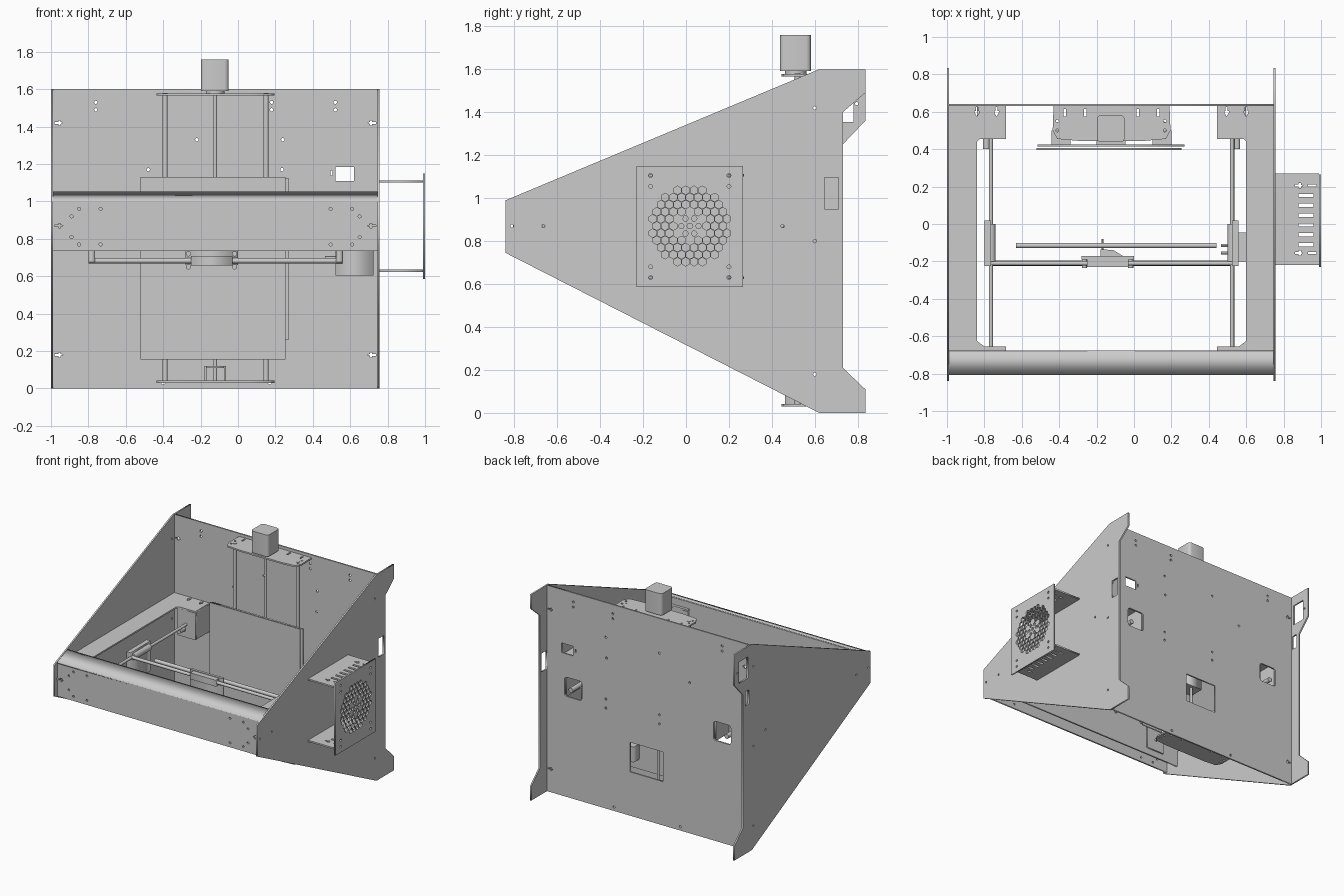
import bpy, math
from mathutils import Matrix, Vector

if "Cube" in bpy.data.objects:
    bpy.data.objects.remove(bpy.data.objects["Cube"])

MID = -0.12   # mirror plane of the cabinet
T = 0.012     # sheet thickness
AXES = {'x': ((0, 1, 0), (0, 0, 1), (1, 0, 0)),
        'y': ((1, 0, 0), (0, 0, 1), (0, -1, 0)),
        'z': ((1, 0, 0), (0, 1, 0), (0, 0, 1))}


def mx(x):
    return 2 * MID - x


def rect(u0, u1, v0, v1):
    return [(u0, v0), (u1, v0), (u1, v1), (u0, v1)]


def ngon(u, v, r, n=12, a0=0.0):
    return [(u + r * math.cos(a0 + 2 * math.pi * i / n),
             v + r * math.sin(a0 + 2 * math.pi * i / n)) for i in range(n)]


def rounded(u0, u1, v0, v1, r):
    pts = []
    for cu, cv, a in ((u1 - r, v1 - r, 0), (u0 + r, v1 - r, 90), (u0 + r, v0 + r, 180), (u1 - r, v0 + r, 270)):
        pts += [(cu + r * math.cos(math.radians(a + k)), cv + r * math.sin(math.radians(a + k)))
                for k in (0, 30, 60, 90)]
    return pts


def plate(name, outline, axis, pos, thick=T, holes=()):
    """Flat sheet with cut-outs; pos is the sheet centre along its axis."""
    cu = bpy.data.curves.new(name, 'CURVE')
    cu.dimensions = '2D'
    cu.fill_mode = 'BOTH'
    cu.extrude = thick / 2
    for loop in [outline, *holes]:
        sp = cu.splines.new('POLY')
        sp.points.add(len(loop) - 1)
        for p, (u, v) in zip(sp.points, loop):
            p.co = (u, v, 0, 1)
        sp.use_cyclic_u = True
    tmp = bpy.data.objects.new(name + "_curve", cu)
    bpy.context.collection.objects.link(tmp)
    dg = bpy.context.evaluated_depsgraph_get()
    me = bpy.data.meshes.new_from_object(tmp.evaluated_get(dg))
    bpy.data.objects.remove(tmp)
    m = Matrix(AXES[axis]).transposed().to_4x4()
    m.translation = Vector([pos if c == axis else 0 for c in 'xyz'])
    me.transform(m)
    me.name = name
    ob = bpy.data.objects.new(name, me)
    bpy.context.collection.objects.link(ob)
    return ob


def box(name, x0, x1, y0, y1, z0, z1):
    return plate(name, rect(x0, x1, y0, y1), 'z', (z0 + z1) / 2, z1 - z0)


def rod(name, axis, a, b, c0, c1, r, n=20):
    """Cylinder along axis from c0 to c1; a, b are the other two coordinates in xyz order."""
    loc = {'x': ((c0 + c1) / 2, a, b), 'y': (a, (c0 + c1) / 2, b), 'z': (a, b, (c0 + c1) / 2)}[axis]
    rot = {'x': (0, math.pi / 2, 0), 'y': (math.pi / 2, 0, 0), 'z': (0, 0, 0)}[axis]
    bpy.ops.mesh.primitive_cylinder_add(vertices=n, radius=r, depth=c1 - c0, location=loc, rotation=rot)
    ob = bpy.context.object
    ob.name = name
    bpy.ops.object.shade_smooth_by_angle()
    return ob


# side walls
front = [(.62, 0), (.835, 0), (.835, .11), (.73, .21)]
rear = [(.835, 1.6), (.62, 1.6), (-.84, .99), (-.84, .745)]
dots = [ngon(u, v, .008) for u, v in ((-.81, .87), (-.665, .87), (.45, .87), (.6, .8), (.6, .18), (.6, 1.42))]
plate("right_wall", front + [(.73, 1.40), (.835, 1.49)] + rear, 'x', .751,
      holes=dots + [rect(.645, .71, .95, 1.095)])
plate("left_wall", front + [(.73, 1.25), (.835, 1.36)] + rear, 'x', -.994,
      holes=dots + [rect(.67, .78, 1.355, 1.52), rect(.655, .70, 1.15, 1.26), ngon(.795, 1.44, .008)])


def keyhole(x, v, s):
    """Slot with a cross bar, pointing inward from a sheet edge."""
    return [(x, v - .005), (x + s * .02, v - .005), (x + s * .02, v - .013), (x + s * .032, v - .013),
            (x + s * .032, v - .005), (x + s * .045, v), (x + s * .032, v + .005), (x + s * .032, v + .013),
            (x + s * .02, v + .013), (x + s * .02, v + .005), (x, v + .005)]


# back wall
holes = [rect(.52, .62, 1.11, 1.185), rect(-.25, .03, .34, .57), rect(.495, .505, 1.14, 1.165)]
for cx in (-.76, mx(-.76)):
    holes.append(rounded(cx - .075, cx + .075, .78, .93, .02))
holes += [ngon(u, v, .009) for u, v in (
    (.18, 1.53), (.18, 1.49), (.52, 1.53), (.52, 1.49), (-.76, 1.53), (-.76, 1.49), (-.48, 1.17), (.235, 1.17),
    (.24, .85), (.24, .78), (-.22, .85), (-.22, .78), (-.22, 1.33), (.24, 1.33), (-.4, .03), (.17, .03))]
for v in (.18, 1.42):
    holes += [keyhole(-.98, v, 1), keyhole(.737, v, -1)]
plate("back_wall", rect(-.988, .745, 0, 1.6), 'y', .636, holes=holes)

# front beam
pts = [(-.85, .96), (-.89, .92), (-.89, .81), (-.85, .77), (-.735, .96), (-.735, .77)]
fh = [ngon(s(u), v, .008) for u, v in pts for s in (float, mx)]
plate("front_panel", rect(-.988, .745, .735, 1.0), 'y', -.80,
      holes=fh + [keyhole(-.98, .87, 1), keyhole(.737, .87, -1)])
plate("front_beam_top", [(-.806, .99), (-.806, 1.002), (-.68, 1.052), (-.68, 1.04)], 'x', (-.988 + .745) / 2, 1.733)
plate("front_beam_back", rect(-.988, .745, .735, 1.045), 'y', -.682)

# side shelves, rods and drive boxes, mirrored left and right
shelf = [(-.988, -.676), (-.685, -.676), (-.685, -.655), (-.80, -.655), (-.84, -.625), (-.84, .44),
         (-.825, .455), (-.685, .455), (-.685, .63), (-.988, .63)]
for side, s in (("left", float), ("right", mx)):
    sg = 1 if side == "left" else -1
    slots = []
    for x in (-.84, -.735):
        slots.append([(s(x) + u, v) for u, v in
                      ((-.006, .625), (.006, .625), (.006, .605), (.012, .605), (.012, .595), (0, .575),
                       (-.012, .595), (-.012, .605), (-.006, .605))])
    plate(side + "_shelf", [(s(u), v) for u, v in shelf], 'z', .986, holes=slots)
    a, b = sorted((s(-.84), s(-.685)))
    plate(side + "_drive_plate", rect(a, b, .77, .98), 'y', .46, holes=[ngon(s(-.79), .83, .022, 16)])
    for x in (a + .006, b - .006):
        plate(side + "_drive_cheek", rect(.466, .63, .77, .98), 'x', x)
    plate(side + "_front_mount", rect(*sorted((s(-.84), s(-.685))), .78, .98), 'y', -.664)
    rod(side + "_guide_rod", 'y', s(-.765), .87, -.665, .46, .011)
    rod(side + "_drive_pulley", 'y', s(-.79), .83, .40, .63, .018)
    # gantry end carriage
    box(side + "_gantry_end", *sorted((s(-.80), s(-.765))), -.225, .02, .675, .91)
    rod(side + "_slider_bearing", 'y', s(-.765), .87, -.2, 0, .025)

# gantry across the frame
rod("gantry_rod_lower", 'x', -.21, .683, -.80, .56, .014)
rod("gantry_rod_upper", 'x', -.21, .87, -.80, .56, .012)
rod("gantry_bar", 'x', -.115, .845, -.63, .44, .014)
box("gantry_motor", .56, .725, -.185, -.045, .615, .735)
box("gantry_motor_plate", .52, .725, -.2, -.185, .605, .735)
for y in (-.155, -.115):
    rod("gantry_pulley", 'x', y, .70, .465, .53, .009, 12)

# tool carriage
box("tool_carriage", -.28, 0, -.19, -.17, .66, .90)
for z in (.683, .87):
    box("carriage_bearing", -.25, -.03, -.23, -.19, z - .025, z + .025)
for x in (-.265, -.018):
    for z in (.65, .72):
        rod("carriage_roller", 'y', x, z, -.235, -.17, .014, 12)
plate("tool_holder", [(-.18, -.17), (-.06, -.17), (-.11, -.14), (-.18, -.135)], 'z', .80, .16)
rod("tool_tip", 'y', -.168, .83, -.17, -.08, .006, 10)

# vertical bed and its lift
plate("bed_front", rect(-.52, .255, .155, 1.13), 'y', .40, .01)
plate("bed_back", rect(-.515, .27, .26, 1.125), 'y', .42, .012)
for nm, z in (("lift_top_plate", 1.572), ("lift_bottom_plate", .036)):
    plate(nm, [(-.43, .63), (-.435, .5), (-.41, .455), (-.3, .445), (.06, .445), (.17, .455), (.195, .5), (.19, .63)],
          'z', z, holes=[ngon(x, y, .008) for x in (-.41, .165) for y in (.5, .55)]
          + [rect(x - .006, x + .006, .575, .615) for x in (-.37, -.26, .02, .13)])
for x in (-.39, .15):
    rod("lift_rod", 'z', x, .52, .03, 1.58, .014)
    for z in (.40, .80):
        rod("lift_bearing", 'z', x, .52, z - .07, z + .07, .03)
        box("bearing_block", x - .05, x + .05, .426, .50, z - .06, z + .06)
rod("lift_screw", 'z', -.122, .515, .04, 1.60, .010)
box("lift_nut_block", -.2, -.045, .426, .545, .56, .64)
plate("lift_motor", rounded(-.198, -.05, .438, .582, .022), 'z', 1.675, .168)
rod("lift_coupler", 'z', -.122, .51, 1.578, 1.592, .05)
for x in (-.174, -.07):
    box("screw_foot_side", x - .006, x + .006, .46, .63, .04, .12)
box("screw_foot_top", -.18, -.064, .46, .63, .11, .12)

# fan duct on the right side
vents = [rect(.88, .96, y - .009, y + .009) for y in [-.11 + .0525 * i for i in range(6)]]
vents += [keyhole(.86, y, 1) for y in (.205, -.155)]
vents += [rect(.93, .975, y - .005, y + .005) for y in (.205, -.155)]
for nm, z in (("duct_top", 1.107), ("duct_bottom", .63)):
    plate(nm, rect(.757, .988, -.22, .27), 'z', z, holes=vents)

# fan grille with honeycomb openings
cy, cz, pitch = .018, .87, .0385
cells = []
for j in range(-7, 8):
    for i in range(-7, 8):
        u, v = (i + .5 * (j % 2)) * pitch, j * pitch * .866
        if .075 < math.hypot(u, v) < .192:
            cells.append(ngon(cy + u, cz + v, .0195, 6, math.pi / 6))
cells += [ngon(cy + .04 * math.cos(k * math.pi / 3), cz + .04 * math.sin(k * math.pi / 3), .013, 6) for k in range(6)]
cells.append(ngon(cy, cz, .014, 6))
for u in (-.165, .2):
    cells += [ngon(u, v, .009) for v in (.63, .68, 1.055, 1.105)]
plate("fan_grille", rect(-.23, .265, .585, 1.15), 'x', .994, holes=cells)
